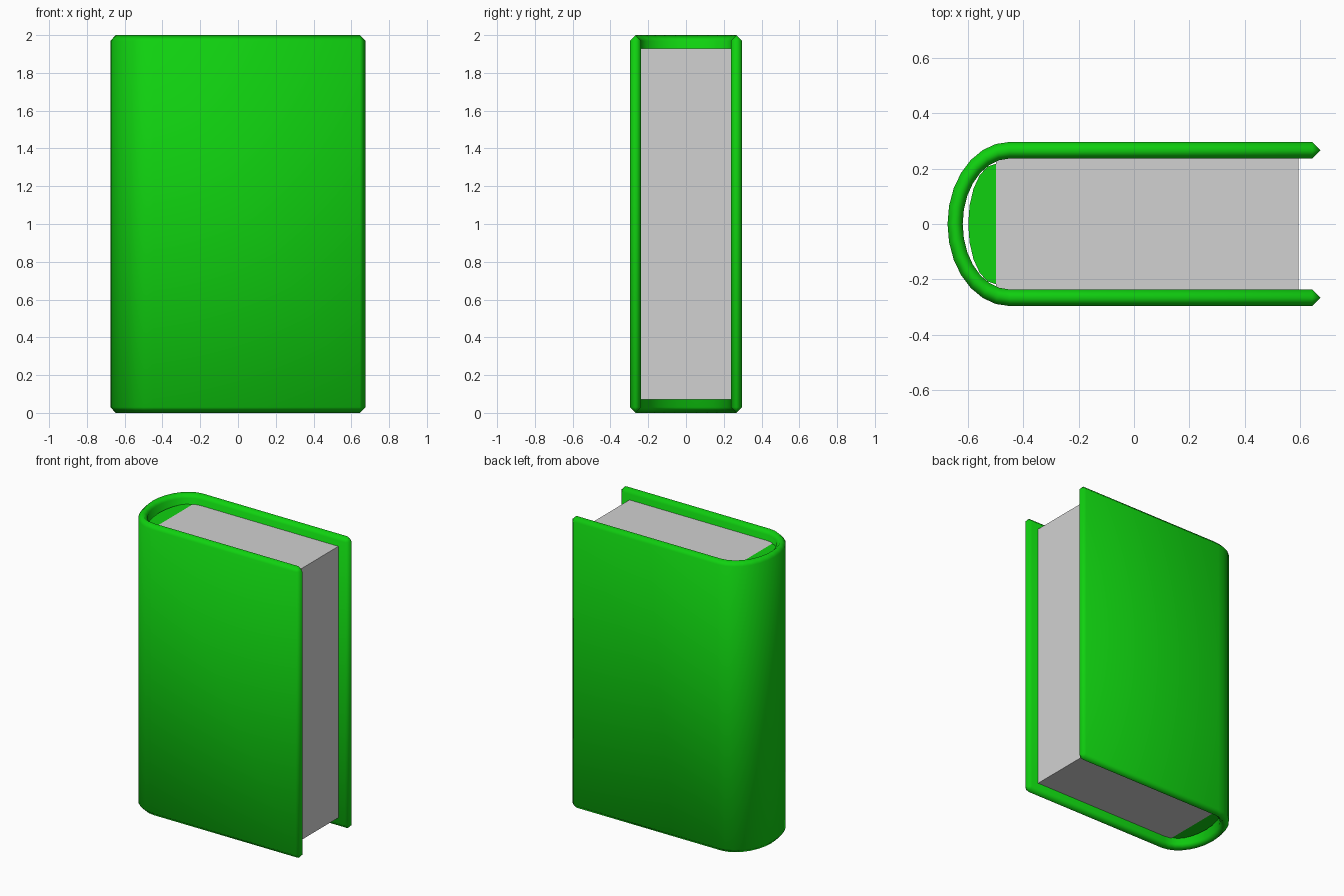
import bpy, bmesh, math

if "Cube" in bpy.data.objects:
    bpy.data.objects.remove(bpy.data.objects["Cube"])

H = 2.0      # book height
B = 0.03     # edge bevel, half the cover thickness
SEG = 14     # segments round the spine


def material(name, rgb):
    m = bpy.data.materials.new(name)
    m.diffuse_color = (*rgb, 1)
    m.use_nodes = True
    m.node_tree.nodes["Principled BSDF"].inputs["Base Color"].default_value = m.diffuse_color
    return m


green = material("cover green", (0.005, 0.64, 0.005))
grey = material("page grey", (0.64, 0.64, 0.64))


def finish(bm, name, mat, smooth=False):
    bmesh.ops.recalc_face_normals(bm, faces=bm.faces)
    for f in bm.faces:
        f.smooth = smooth
    me = bpy.data.meshes.new(name)
    bm.to_mesh(me)
    bm.free()
    me.materials.append(mat)
    ob = bpy.data.objects.new(name, me)
    bpy.context.collection.objects.link(ob)
    return ob


def prism(name, outline, z0, z1, mat):
    bm = bmesh.new()
    base = bm.faces.new([bm.verts.new((x, y, z0)) for x, y in outline])
    ext = bmesh.ops.extrude_face_region(bm, geom=[base], use_keep_orig=True)
    for v in ext["geom"]:
        if isinstance(v, bmesh.types.BMVert):
            v.co.z = z1
    return finish(bm, name, mat)


# Cover: U-shaped sheet whose rims come to a ridge at mid thickness
def station(a, end=False):
    """Outer, middle and inner points of the sheet at spine angle a."""
    pts = []
    for rx, ry in ((0.225, 0.297), (0.198, 0.267), (0.17, 0.237)):
        x = 0.645 if end else -0.45 - rx * math.cos(a)
        pts.append((x, ry * math.sin(a)))
    return pts


angles = [math.pi * (i / SEG - 0.5) for i in range(SEG + 1)]
path = [station(angles[0], True)] + [station(a) for a in angles] + [station(angles[-1], True)]
bm = bmesh.new()
rings = []
for o, m, i in path:
    rings.append([bm.verts.new(p) for p in (
        (*o, B), (*o, H - B), (*m, H), (*i, H - B), (*i, B), (*m, 0))])
for r, s in zip(rings, rings[1:]):
    for k in range(6):
        n = (k + 1) % 6
        bm.faces.new((r[k], r[n], s[n], s[k]))
# Pointed fore edges with cut corners
for ring, (o, m, i) in ((rings[0], path[0]), (rings[-1], path[-1])):
    lo = bm.verts.new((0.675, m[1], B))
    hi = bm.verts.new((0.675, m[1], H - B))
    for low, high in ((0, 1), (4, 3)):
        bm.faces.new((ring[low], ring[high], hi, lo))
        bm.faces.new((ring[high], ring[2], hi))
        bm.faces.new((ring[low], lo, ring[5]))
finish(bm, "cover", green, True)

# Page block
prism("pages", [(-0.5, -0.237), (0.595, -0.237), (0.595, 0.237), (-0.5, 0.237)],
      0.07, 1.93, grey)

# Rounded binding behind the pages
prism("binding", [(-0.5 - 0.1 * math.cos(a), 0.218 * math.sin(a))
                  for a in [math.pi * (i / 10 - 0.5) for i in range(11)]],
      0.07, 1.93, green)
